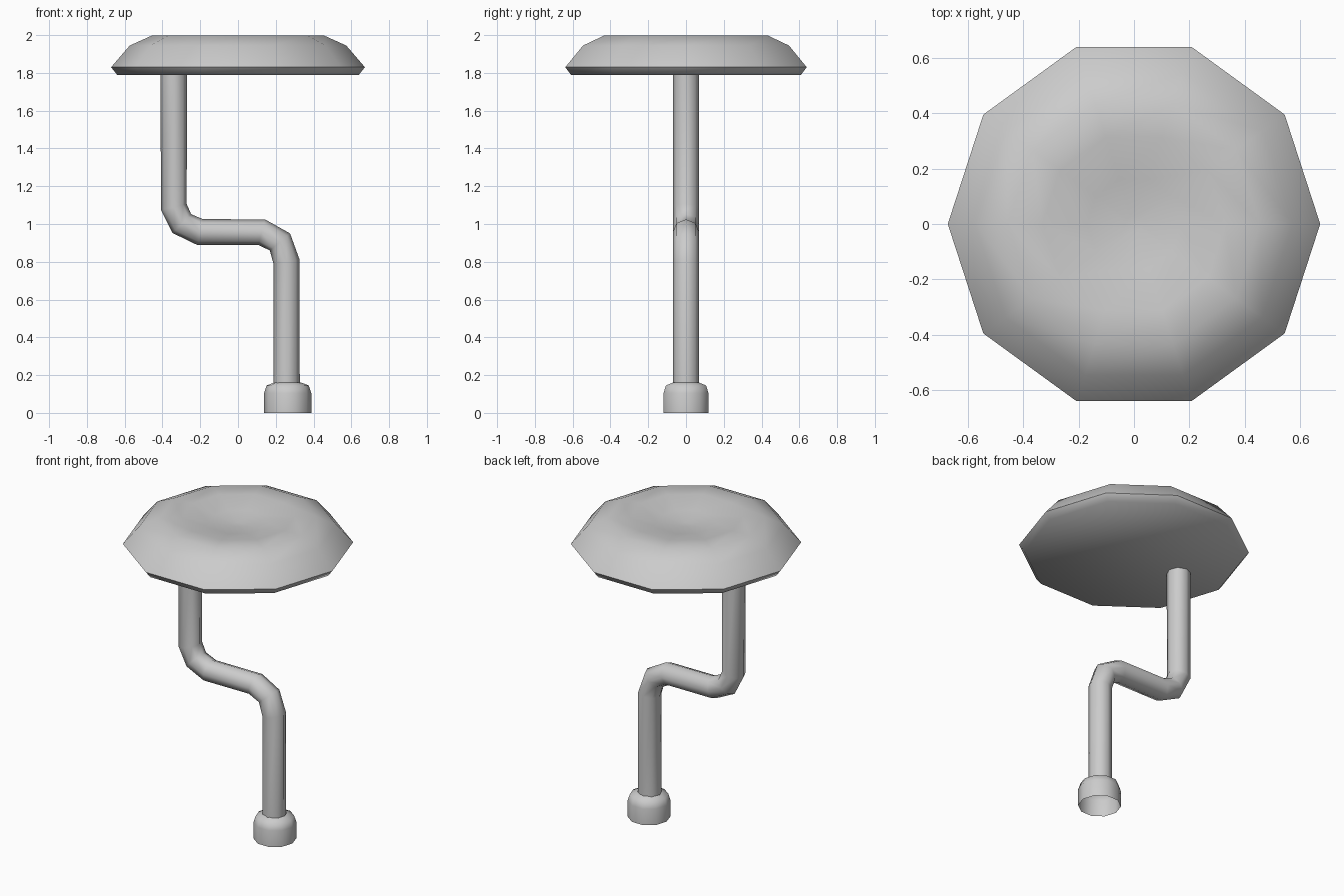
import bpy, bmesh, math
from mathutils import Vector

if "Cube" in bpy.data.objects:
    bpy.data.objects.remove(bpy.data.objects["Cube"])


def loft(name, rings, angle, cap_start=False, cap_end=False):
    """Skin a list of vertex rings into one smooth-shaded object."""
    bm = bmesh.new()
    vs = [[bm.verts.new(p) for p in ring] for ring in rings]
    n = len(rings[0])
    for a, b in zip(vs, vs[1:]):
        for i in range(n):
            j = (i + 1) % n
            bm.faces.new((a[i], a[j], b[j], b[i]))
    if cap_start:
        bm.faces.new(vs[0][::-1])
    if cap_end:
        bm.faces.new(vs[-1])
    bmesh.ops.recalc_face_normals(bm, faces=bm.faces)
    mesh = bpy.data.meshes.new(name)
    bm.to_mesh(mesh)
    bm.free()
    ob = bpy.data.objects.new(name, mesh)
    bpy.context.collection.objects.link(ob)
    bpy.ops.object.select_all(action='DESELECT')
    ob.select_set(True)
    bpy.context.view_layer.objects.active = ob
    bpy.ops.object.shade_smooth_by_angle(angle=math.radians(angle))
    return ob


def circle(x, r, z, n):
    return [(x + r * math.cos(2 * math.pi * i / n),
             r * math.sin(2 * math.pi * i / n), z) for i in range(n)]


def turned(name, x, profile, n, angle, **caps):
    return loft(name, [circle(x, r, z, n) for r, z in profile], angle, **caps)


def tube(name, path, r, n, angle):
    """Sweep a round section along a path in the XZ plane."""
    pts = [Vector((x, 0, z)) for x, z in path]
    rings = []
    for k, p in enumerate(pts):
        before = (p - pts[k - 1]).normalized() if k else Vector()
        after = (pts[k + 1] - p).normalized() if k < len(pts) - 1 else Vector()
        t = (before + after).normalized()
        side = Vector((t.z, 0, -t.x))
        rings.append([p + r * (math.cos(a) * side + math.sin(a) * Vector((0, 1, 0)))
                      for a in (2 * math.pi * i / n for i in range(n))])
    return loft(name, rings, angle)


# Ten-sided cushion with a shallow dish in the top and a flat underside
turned("seat", 0, [(0.64, 1.79), (0.672, 1.83), (0.573, 1.945), (0.455, 1.998),
                   (0.33, 1.997), (0.17, 1.965), (0.03, 1.95)],
       10, 60, cap_start=True, cap_end=True)

# Cranked post
tube("post", [(0.257, 0.14), (0.257, 0.80), (0.222, 0.905), (0.125, 0.957),
              (-0.20, 0.957), (-0.297, 1.002), (-0.34, 1.09), (-0.34, 1.80)],
     0.07, 8, 60)

# Foot collar, open underneath
turned("foot_collar", 0.263, [(0.125, 0), (0.125, 0.105), (0.112, 0.145), (0.068, 0.162)],
       10, 60)
